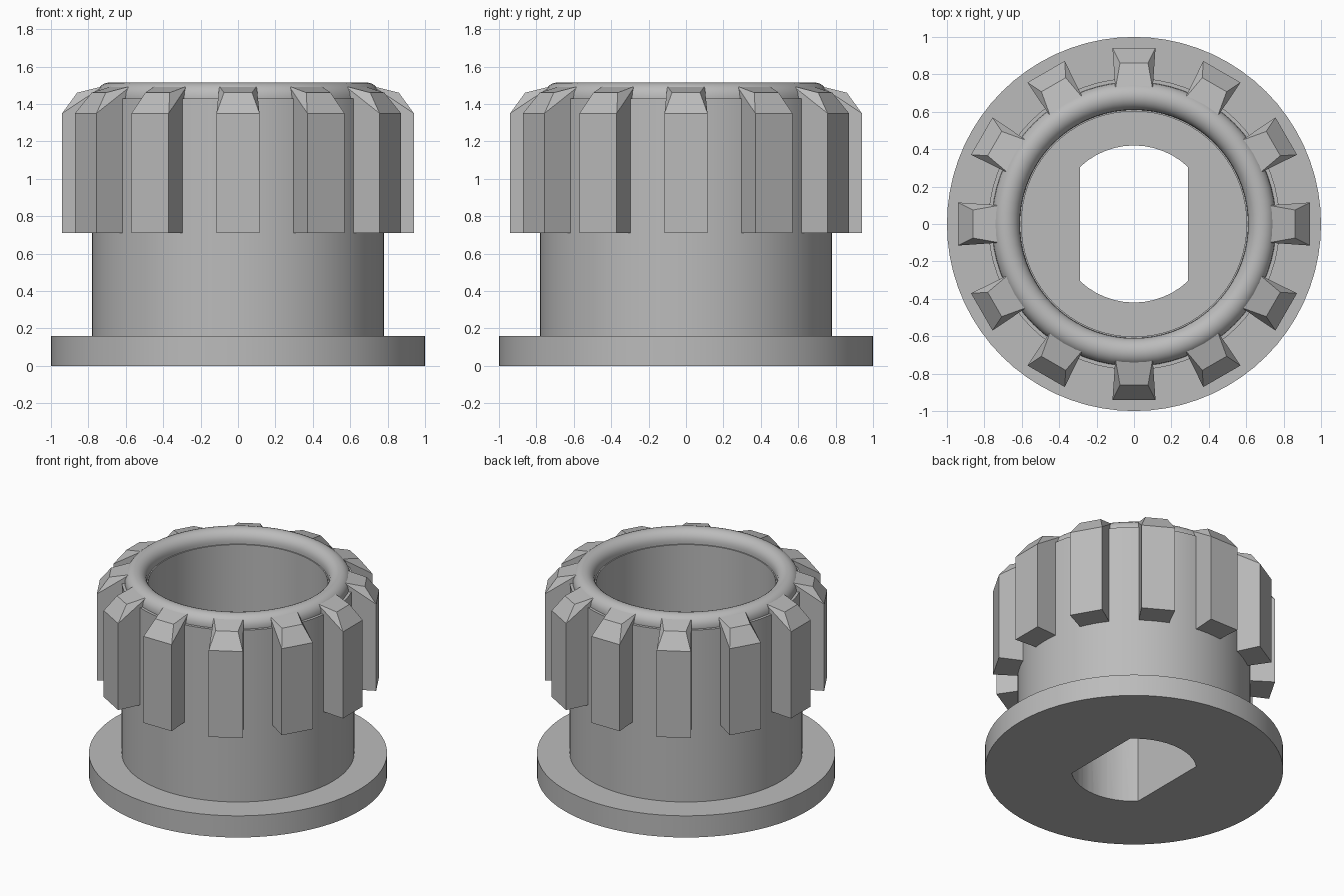
import bpy, bmesh, math
from mathutils import Matrix

if "Cube" in bpy.data.objects:
    bpy.data.objects.remove(bpy.data.objects["Cube"], do_unlink=True)

SEGMENTS = 72
TEETH = 12

grey = bpy.data.materials.new("plain grey")
grey.use_nodes = True
colour = (0.5, 0.5, 0.5, 1)
grey.diffuse_color = colour
grey.node_tree.nodes["Principled BSDF"].inputs["Base Color"].default_value = colour


def finish(name, bm):
    bmesh.ops.recalc_face_normals(bm, faces=bm.faces)
    mesh = bpy.data.meshes.new(name)
    bm.to_mesh(mesh)
    bm.free()
    obj = bpy.data.objects.new(name, mesh)
    bpy.context.collection.objects.link(obj)
    mesh.materials.append(grey)
    return obj


def activate(obj):
    bpy.ops.object.select_all(action="DESELECT")
    obj.select_set(True)
    bpy.context.view_layer.objects.active = obj


def lathe(name, profile):
    """Spin an (r, z) profile that starts and ends on the axis."""
    bm = bmesh.new()
    verts = [bm.verts.new((r, 0, z)) for r, z in profile]
    edges = [bm.edges.new(pair) for pair in zip(verts, verts[1:])]
    bmesh.ops.spin(bm, geom=verts + edges, cent=(0, 0, 0), axis=(0, 0, 1),
                   angle=math.tau, steps=SEGMENTS)
    bmesh.ops.remove_doubles(bm, verts=bm.verts, dist=0.0005)
    return finish(name, bm)


# Flange, sleeve, rounded rim and blind bore in one profile
rim_r, rim_z, bead = 0.685, 1.44, 0.075
rim = [(rim_r + bead * math.cos(a), rim_z + bead * math.sin(a))
       for a in (math.pi * i / 12 for i in range(13))]
body = lathe("knob_body",
             [(0, 0), (1, 0), (1, 0.16), (0.78, 0.16), (0.78, 1.43), (0.76, 1.43)]
             + rim + [(0.61, 1.42), (0.602, 1.42), (0.602, 0.7), (0, 0.7)])

# Double-flat shaft hole through the floor
bm = bmesh.new()
half_angle = math.acos(0.29 / 0.42)
arc = [half_angle + (math.pi - 2 * half_angle) * i / 12 for i in range(13)]
outline = [bm.verts.new((0.42 * math.cos(a + turn), 0.42 * math.sin(a + turn), -0.2))
           for turn in (0, math.pi) for a in arc]
base = bm.faces.new(outline)
top = bmesh.ops.extrude_face_region(bm, geom=[base])
bmesh.ops.translate(bm, vec=(0, 0, 1.2),
                    verts=[v for v in top["geom"] if isinstance(v, bmesh.types.BMVert)])
cutter = finish("shaft_hole_cutter", bm)
cutter.hide_render = True
cut = body.modifiers.new("shaft hole", "BOOLEAN")
cut.operation = "DIFFERENCE"
cut.solver = "EXACT"
cut.object = cutter
activate(body)
bpy.ops.object.modifier_apply(modifier=cut.name)
bpy.data.objects.remove(cutter, do_unlink=True)
activate(body)
bpy.ops.object.shade_smooth_by_angle(angle=math.radians(30))

# Grip teeth with chamfered tops, repeated around the sleeve
bm = bmesh.new()
half = [(0.10, 0.72, 0.71), (0.115, 0.94, 0.71), (0.115, 0.94, 1.35),
        (0.075, 0.86, 1.46), (0.10, 0.72, 1.495)]
for i in range(TEETH):
    right, left = ([bm.verts.new((side * x, y, z)) for x, y, z in half] for side in (1, -1))
    for side in (right, left):
        bm.faces.new([side[0], side[1], side[2], side[4]])
        bm.faces.new([side[2], side[3], side[4]])
    for a, b in ((0, 1), (1, 2), (2, 3), (3, 4), (4, 0)):
        bm.faces.new([right[a], right[b], left[b], left[a]])
    bmesh.ops.rotate(bm, verts=right + left, cent=(0, 0, 0),
                     matrix=Matrix.Rotation(math.tau * i / TEETH, 3, "Z"))
finish("grip_teeth", bm)
